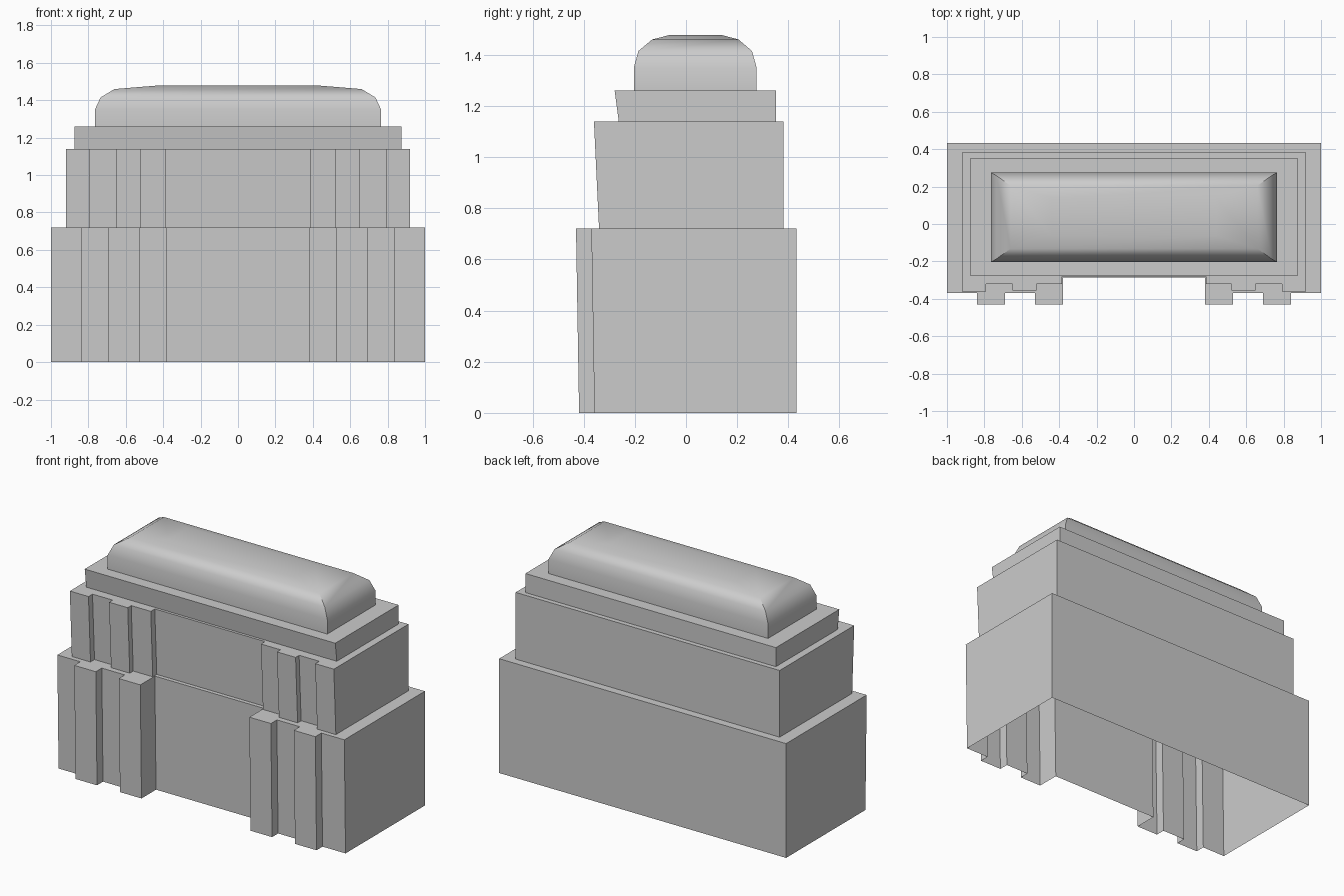
import bpy, bmesh

if "Cube" in bpy.data.objects:
    bpy.data.objects.remove(bpy.data.objects["Cube"])


def outline(half_x, back, strips, lean, z):
    """Closed plan loop: flat back and a stepped, mirrored front.
    strips = (inner x limit, front y), listed from the outside inwards."""
    pts, x = [], half_x
    for inner, y in strips:
        pts.append((x, y + lean, z))
        if inner > 0:
            pts.append((inner, y + lean, z))
            x = inner
    right = [(half_x, back, z)] + pts
    left = [(-px, y, z) for px, y, z in reversed(right)]
    return right + left


def rect(hx, y0, y1, z):
    return [(hx, y1, z), (hx, y0, z), (-hx, y0, z), (-hx, y1, z)]


def add_loop(bm, pts):
    return [bm.verts.new(p) for p in pts]


def edges_of(bm, vs):
    result = []
    for a, b in zip(vs, vs[1:] + vs[:1]):
        result.append(bm.edges.get((a, b)) or bm.edges.new((a, b)))
    return result


def shell(name, loops, hole=None, smooth=False):
    """Stack loops into walls; close the top with a cap or a ledge around a hole."""
    bm = bmesh.new()
    rings = [add_loop(bm, l) for l in loops]
    for lo, hi in zip(rings, rings[1:]):
        n = len(lo)
        for i in range(n):
            j = (i + 1) % n
            bm.faces.new((lo[j], lo[i], hi[i], hi[j]))
    if hole:
        edges = edges_of(bm, rings[-1]) + edges_of(bm, add_loop(bm, hole))
        bmesh.ops.triangle_fill(bm, edges=edges, use_beauty=True, normal=(0, 0, 1))
    else:
        bm.faces.new(rings[-1][::-1])
    bmesh.ops.recalc_face_normals(bm, faces=bm.faces)
    mesh = bpy.data.meshes.new(name)
    bm.to_mesh(mesh)
    bm.free()
    obj = bpy.data.objects.new(name, mesh)
    bpy.context.collection.objects.link(obj)
    if smooth:
        bpy.context.view_layer.objects.active = obj
        obj.select_set(True)
        bpy.ops.object.shade_smooth_by_angle(angle=0.7)
        obj.select_set(False)
    return obj


# Plan of each tier's front; faces lean forward towards the top
low = [(0.84, -0.37), (0.69, -0.43), (0.53, -0.37), (0.38, -0.43), (0, -0.285)]
mid = [(0.79, -0.36), (0.65, -0.32), (0.52, -0.355), (0.384, -0.32), (0, -0.28)]
Z1, Z2, Z3 = 0.72, 1.14, 1.26
mid_base = outline(0.92, 0.382, mid, 0.02, Z1)
top_base = rect(0.873, -0.263, 0.352, Z2)

# Cushion-shaped roof rings
roof = [rect(0.765, -0.204, 0.276, Z3),
        rect(0.765, -0.204, 0.276, 1.35),
        rect(0.735, -0.186, 0.258, 1.415),
        rect(0.66, -0.132, 0.205, 1.46),
        rect(0.44, -0.062, 0.137, 1.478)]

# Lower tier with pilasters, open underneath
shell("lower_tier", [outline(1.0, 0.432, low, 0.012, 0),
                     outline(1.0, 0.432, low, 0, Z1)], mid_base)
# Middle tier with stepped panels
shell("middle_tier", [mid_base, outline(0.92, 0.382, mid, 0, Z2)], top_base)
# Thin upper tier
shell("upper_tier", [top_base, rect(0.873, -0.279, 0.352, Z3)], roof[0])
# Rounded roof
shell("rounded_roof", roof, smooth=True)
